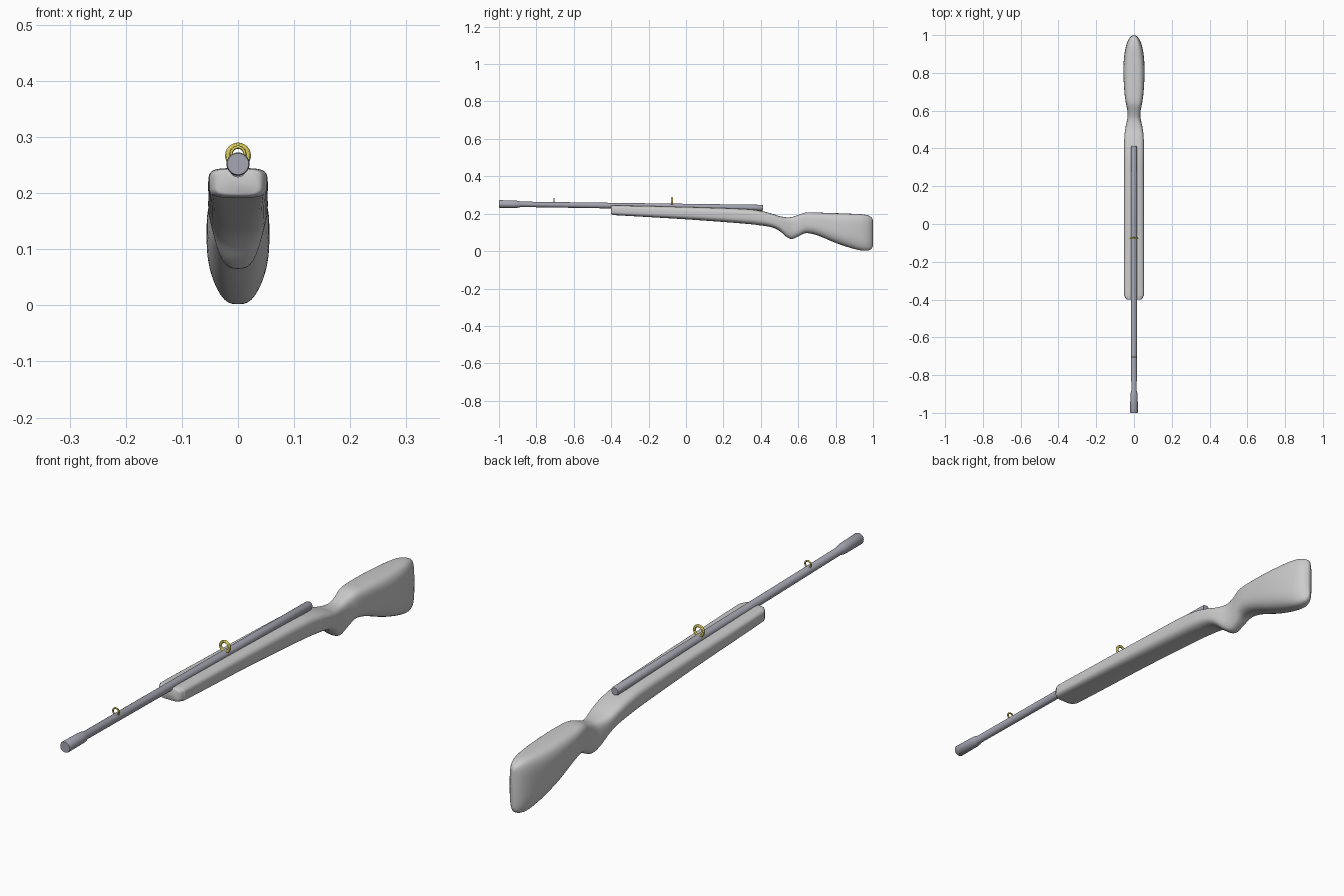
import bpy, bmesh, math
from mathutils import Vector

if "Cube" in bpy.data.objects:
    bpy.data.objects.remove(bpy.data.objects["Cube"])


def material(name, color):
    m = bpy.data.materials.new(name)
    m.diffuse_color = color
    m.use_nodes = True
    m.node_tree.nodes["Principled BSDF"].inputs["Base Color"].default_value = m.diffuse_color
    return m


steel = material("blued_steel", (0.38, 0.38, 0.45, 1))
brass = material("brass", (0.72, 0.62, 0.12, 1))


def skin(name, rings, mat=None, angle=40):
    """Bridge a list of closed rings and cap both ends."""
    bm = bmesh.new()
    loops = [[bm.verts.new(p) for p in ring] for ring in rings]
    n = len(loops[0])
    for a, b in zip(loops, loops[1:]):
        for i in range(n):
            j = (i + 1) % n
            bm.faces.new((a[i], a[j], b[j], b[i]))
    bm.faces.new(loops[0])
    bm.faces.new(loops[-1])
    bmesh.ops.recalc_face_normals(bm, faces=bm.faces)
    me = bpy.data.meshes.new(name)
    bm.to_mesh(me)
    bm.free()
    ob = bpy.data.objects.new(name, me)
    bpy.context.collection.objects.link(ob)
    if mat:
        me.materials.append(mat)
    bpy.context.view_layer.objects.active = ob
    ob.select_set(True)
    bpy.ops.object.shade_smooth_by_angle(angle=math.radians(angle))
    ob.select_set(False)
    return ob


def smooth_rows(rows, steps=4):
    """Catmull-Rom interpolation through the section table."""
    out = []
    pts = [Vector(r) for r in rows]
    for i in range(len(pts) - 1):
        p0, p1 = pts[max(i - 1, 0)], pts[i]
        p2, p3 = pts[i + 1], pts[min(i + 2, len(pts) - 1)]
        for s in range(steps):
            t = s / steps
            out.append(0.5 * (2 * p1 + (p2 - p0) * t
                              + (2 * p0 - 5 * p1 + 4 * p2 - p3) * t * t
                              + (3 * p1 - p0 - 3 * p2 + p3) * t ** 3))
    return out + [pts[-1]]


def stock_ring(row, n=40):
    y, top, bottom, hw, power = row
    mid, half = (top + bottom) / 2, (top - bottom) / 2
    ring = []
    for k in range(n):
        a = 2 * math.pi * k / n
        c, s = math.cos(a), math.sin(a)
        e = 2 / (power if s < 0 else max(power, 3.6))
        ring.append((hw * math.copysign(abs(c) ** e, c), y,
                     mid + half * math.copysign(abs(s) ** e, s)))
    return ring


# Stock: y, top, bottom, half width, roundness of the underside
STOCK = [
    (-0.400, 0.240, 0.198, 0.036, 4), (-0.396, 0.243, 0.195, 0.043, 4),
    (-0.380, 0.244, 0.192, 0.050, 4), (-0.340, 0.244, 0.190, 0.053, 4),
    (0.000, 0.236, 0.170, 0.053, 3.2), (0.300, 0.226, 0.148, 0.053, 3),
    (0.400, 0.215, 0.137, 0.053, 2.8), (0.460, 0.200, 0.127, 0.051, 2.8),
    (0.500, 0.187, 0.108, 0.047, 2.6), (0.535, 0.181, 0.078, 0.040, 2.6),
    (0.565, 0.182, 0.065, 0.034, 2.6), (0.600, 0.193, 0.078, 0.035, 2.6),
    (0.640, 0.206, 0.096, 0.043, 2.6), (0.700, 0.206, 0.085, 0.051, 2.6),
    (0.800, 0.203, 0.044, 0.056, 2.6), (0.880, 0.200, 0.017, 0.053, 2.6),
    (0.940, 0.197, 0.003, 0.043, 2.8), (0.975, 0.190, 0.004, 0.030, 3),
    (0.993, 0.179, 0.014, 0.016, 3), (1.000, 0.165, 0.030, 0.004, 3),
]
skin("stock", [stock_ring(r) for r in smooth_rows(STOCK)], angle=60)


# Barrel with a swollen muzzle, sloping gently down to the rear
def barrel_z(y):
    return 0.252 - 0.0145 * (y + 1)


def circle(y, r, n=32):
    return [(r * math.cos(2 * math.pi * k / n), y,
             barrel_z(y) + r * math.sin(2 * math.pi * k / n)) for k in range(n)]


BARREL = [(-1.0, 0.019), (-0.997, 0.0205), (-0.91, 0.0195), (-0.895, 0.018),
          (-0.885, 0.0145), (0.0, 0.0155), (0.405, 0.016), (0.412, 0.013)]
skin("barrel", [circle(y, r) for y, r in BARREL], steel)

# Ring sights
for name, y, z, major, minor in (("rear_ring_sight", -0.075, 0.267, 0.0180, 0.0050),
                                 ("front_ring_sight", -0.705, 0.270, 0.0120, 0.0030)):
    bpy.ops.mesh.primitive_torus_add(major_segments=36, minor_segments=12,
                                     major_radius=major, minor_radius=minor,
                                     location=(0, y, z), rotation=(math.pi / 2, 0, 0))
    ring = bpy.context.object
    ring.name = name
    ring.data.materials.append(brass)
    bpy.ops.object.shade_smooth_by_angle()
    ring.select_set(False)
